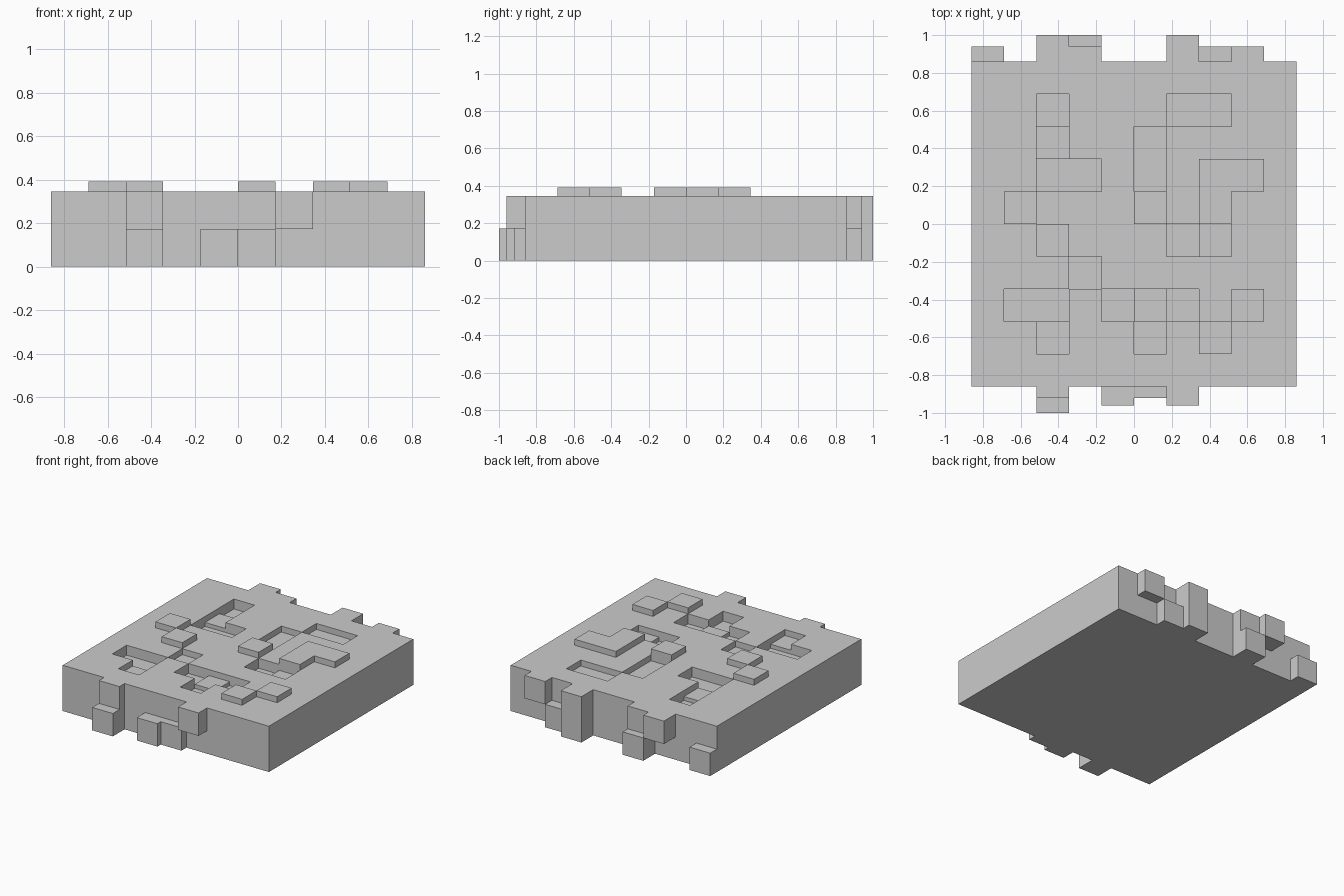
import bpy, bmesh

if "Cube" in bpy.data.objects:
    bpy.data.objects.remove(bpy.data.objects["Cube"])

N = 10            # cells per side
HALF = 0.86       # half width of the slab
C = 2 * HALF / N  # cell size
H = 0.345         # slab height
UP, PIT, DEEP = H + 0.045, H - 0.045, H - 0.075

# Height of every changed top cell (column, row)
levels = {
    UP: [(1, 5), (2, 4), (5, 5), (7, 5), (7, 6), (8, 6), (7, 1), (8, 2)],
    PIT: [(2, 7), (5, 2), (7, 4), (2, 1), (3, 3),
          (5, 6), (5, 7), (6, 8), (7, 8)],
    DEEP: [(2, 8), (2, 6), (3, 6), (6, 4), (1, 2), (2, 2),
           (4, 2), (6, 2), (5, 1)],
}
height = {cell: z for z, cells in levels.items() for cell in cells}


def cell_height(i, j):
    inside = 0 <= i < N and 0 <= j < N
    return height.get((i, j), H) if inside else 0.0


def pos(k):
    return -HALF + k * C


def finish(bm, name):
    mesh = bpy.data.meshes.new(name)
    bm.to_mesh(mesh)
    bm.free()
    obj = bpy.data.objects.new(name, mesh)
    bpy.context.collection.objects.link(obj)
    return obj


def quad(bm, pts):
    bm.faces.new([bm.verts.new(p) for p in pts])


# Slab with stepped top: a floor per cell, a wall wherever a cell drops
bm = bmesh.new()
for i in range(N):
    for j in range(N):
        z = cell_height(i, j)
        ring = [(pos(i), pos(j)), (pos(i + 1), pos(j)),
                (pos(i + 1), pos(j + 1)), (pos(i), pos(j + 1))]
        quad(bm, [(x, y, z) for x, y in ring])
        for k, (di, dj) in enumerate([(0, -1), (1, 0), (0, 1), (-1, 0)]):
            low = cell_height(i + di, j + dj)
            if low < z:
                a, b = ring[k], ring[(k + 1) % 4]
                quad(bm, [(*a, low), (*b, low), (*b, z), (*a, z)])
# Underside
quad(bm, [(-HALF, -HALF, 0), (-HALF, HALF, 0), (HALF, HALF, 0), (HALF, -HALF, 0)])
bmesh.ops.remove_doubles(bm, verts=bm.verts, dist=0.0005)
finish(bm, "panel_slab")


def side_block(name, column, z0, z1, reach, side):
    """Block on the front (side=-1) or back (side=1), reaching |y| = reach."""
    bm = bmesh.new()
    bmesh.ops.create_cube(bm, size=1)
    for v in bm.verts:
        v.co.x = pos(column + 0.5 + v.co.x)
        v.co.y = side * HALF + v.co.y * (reach - HALF) + side * (reach - HALF) / 2
        v.co.z = (z0 + z1) / 2 + v.co.z * (z1 - z0)
    finish(bm, name)


# Front and back blocks: column, half (0 lower, 1 upper, 2 full), reach
front = [(2, 0, 1.0), (2, 1, 0.92), (4, 0, 0.96), (5, 0, 0.92), (6, 1, 0.96)]
back = [(0, 0, 0.94), (2, 1, 1.0), (3, 0, 1.0), (3, 1, 0.94),
        (6, 2, 1.0), (7, 0, 0.94), (8, 1, 0.94)]
spans = [(0, H / 2), (H / 2, H), (0, H)]
for label, side, blocks in (("front", -1, front), ("back", 1, back)):
    for n, (col, half, reach) in enumerate(blocks):
        side_block(f"{label}_block_{n + 1}", col, *spans[half], reach, side)
